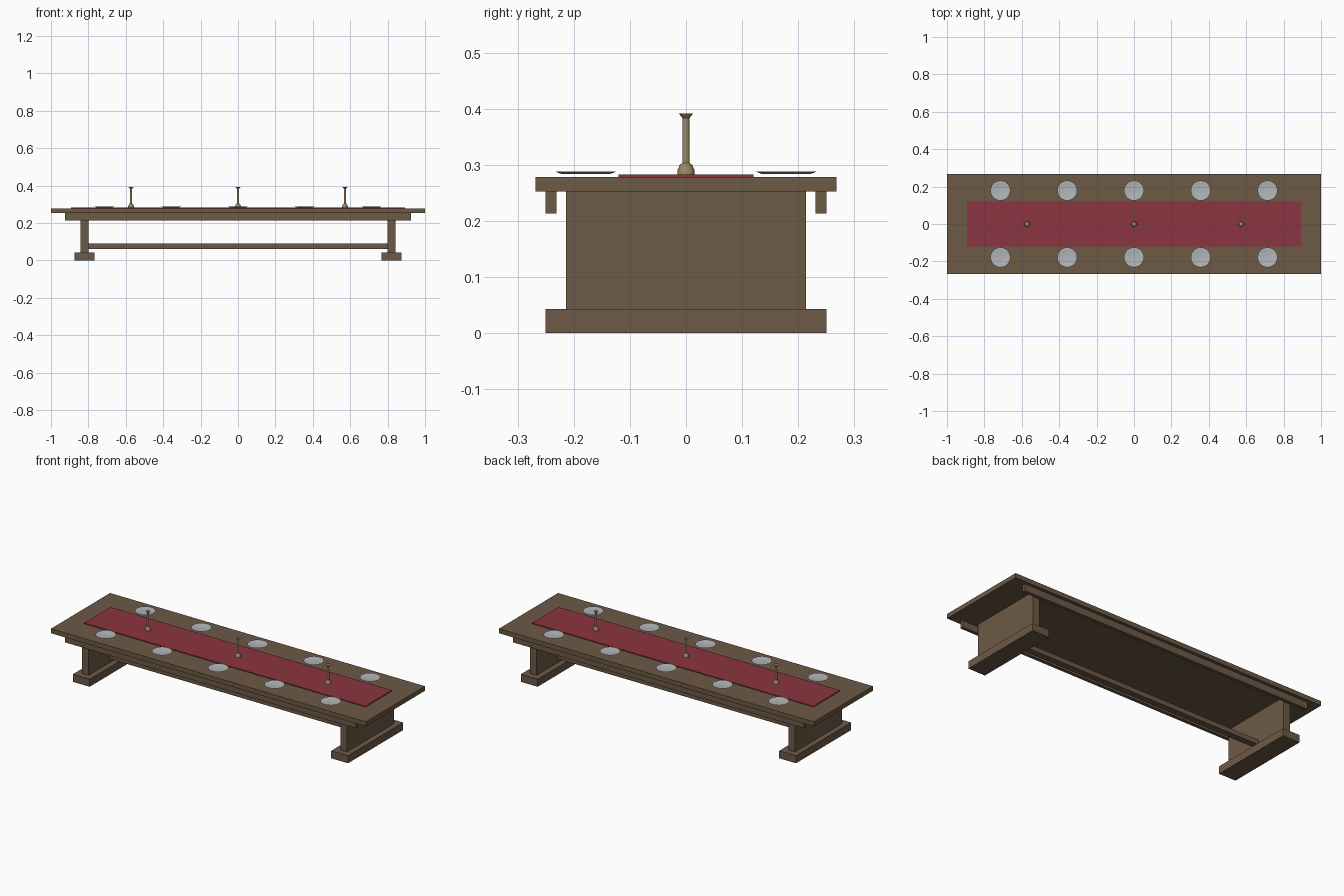
import bpy, bmesh, math

if "Cube" in bpy.data.objects:
    bpy.data.objects.remove(bpy.data.objects["Cube"])


def material(name, rgb):
    m = bpy.data.materials.new(name)
    m.diffuse_color = (*rgb, 1)
    m.use_nodes = True
    m.node_tree.nodes["Principled BSDF"].inputs["Base Color"].default_value = m.diffuse_color
    return m


WOOD = material("wood", (0.15, 0.10, 0.06))
CLOTH = material("red_cloth", (0.26, 0.035, 0.05))
BRASS = material("brass", (0.32, 0.25, 0.13))
PEWTER = material("pewter", (0.45, 0.47, 0.49))


def add_object(name, bm, mat):
    bmesh.ops.recalc_face_normals(bm, faces=bm.faces)
    mesh = bpy.data.meshes.new(name)
    bm.to_mesh(mesh)
    bm.free()
    mesh.materials.append(mat)
    ob = bpy.data.objects.new(name, mesh)
    bpy.context.collection.objects.link(ob)
    return ob


def box(name, x, y, z, mat=WOOD):
    """Box from (min, max) ranges on each axis."""
    bm = bmesh.new()
    bmesh.ops.create_cube(bm, size=1)
    for v in bm.verts:
        v.co = [r[0] if c < 0 else r[1] for c, r in zip(v.co, (x, y, z))]
    return add_object(name, bm, mat)


def lathe(name, profile, x, y, mat, sides):
    """Spin a (radius, z) profile; it starts and ends on the axis."""
    bm = bmesh.new()
    vs = [bm.verts.new((r, 0, z)) for r, z in profile]
    es = [bm.edges.new(p) for p in zip(vs, vs[1:])]
    bmesh.ops.spin(bm, geom=vs + es, cent=(0, 0, 0), axis=(0, 0, 1),
                   angle=2 * math.pi, steps=sides)
    bmesh.ops.remove_doubles(bm, verts=bm.verts, dist=1e-5)
    ob = add_object(name, bm, mat)
    ob.location = (x, y, 0)
    bpy.ops.object.select_all(action='DESELECT')
    ob.select_set(True)
    bpy.context.view_layer.objects.active = ob
    bpy.ops.object.shade_smooth_by_angle(angle=math.radians(35))
    return ob


# Table top, runner and stretcher
box("table_top", (-1, 1), (-0.268, 0.268), (0.252, 0.278))
box("table_runner", (-0.893, 0.893), (-0.12, 0.12), (0.277, 0.283), CLOTH)
box("stretcher", (-0.81, 0.81), (-0.018, 0.018), (0.062, 0.089))

# Long aprons under the top
for side, s in (("front", -1), ("back", 1)):
    box(side + "_apron", (-0.925, 0.925), sorted((s * 0.231, s * 0.25)), (0.213, 0.252))

# Panel legs on sled feet
for side, s in (("left", -1), ("right", 1)):
    box(side + "_leg_panel", sorted((s * 0.80, s * 0.842)), (-0.214, 0.214), (0.043, 0.252))
    box(side + "_foot", sorted((s * 0.767, s * 0.874)), (-0.25, 0.25), (0, 0.043))

# Plates: shallow dishes, five along each side
PLATE = [(0, 0.2835), (0.043, 0.2835), (0.0535, 0.2875), (0.052, 0.288),
         (0.041, 0.2855), (0, 0.2845)]
for i in range(5):
    for side, s in (("front", -1), ("back", 1)):
        lathe(f"{side}_plate_{i + 1}", PLATE, (i - 2) * 0.357, s * 0.1786, PEWTER, 24)

# Candlesticks along the runner
STICK = [(0, 0.282), (0.0152, 0.282), (0.0152, 0.290), (0.011, 0.300), (0.0065, 0.303),
         (0.006, 0.383), (0.0125, 0.391), (0, 0.391)]
for i in range(3):
    lathe(f"candlestick_{i + 1}", STICK, (i - 1) * 0.572, 0, BRASS, 16)
